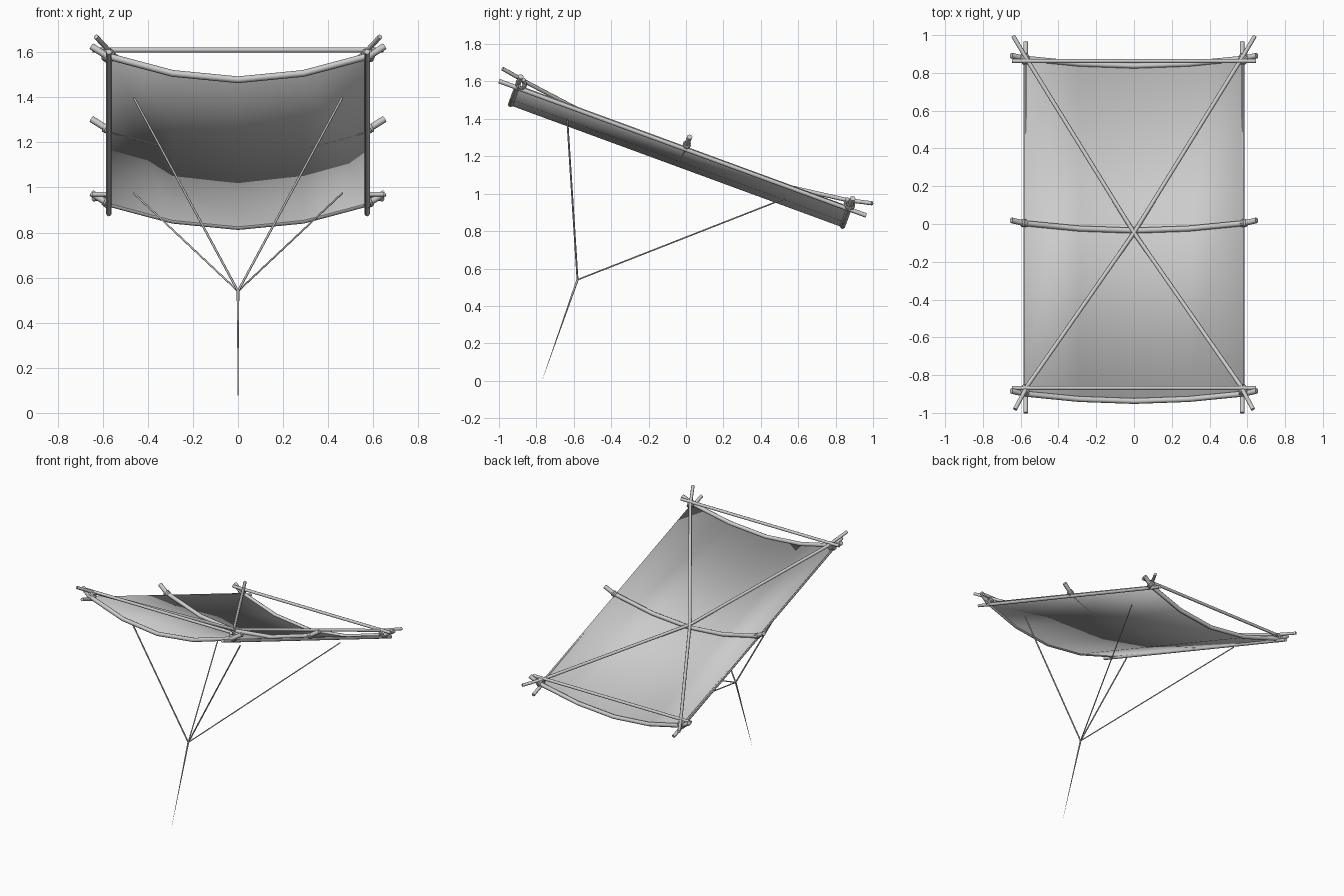
import bpy, bmesh
from mathutils import Vector

cube = bpy.data.objects.get("Cube")
if cube:
    bpy.data.objects.remove(cube)

# Single plain grey material
grey = bpy.data.materials.new("light grey")
grey.use_nodes = True
colour = (0.6, 0.6, 0.6, 1)
grey.diffuse_color = colour
grey.node_tree.nodes["Principled BSDF"].inputs["Base Color"].default_value = colour


def tilt(x, y, n=0.0):
    """Point on the tilted sail plane, raised n along its normal."""
    return Vector((x, y + 0.345 * n, 1.25 - 0.367 * y + 0.939 * n))


def add_object(name, mesh):
    obj = bpy.data.objects.new(name, mesh)
    bpy.context.collection.objects.link(obj)
    if not mesh.materials:
        mesh.materials.append(grey)
    bpy.ops.object.select_all(action='DESELECT')
    bpy.context.view_layer.objects.active = obj
    obj.select_set(True)
    bpy.ops.object.shade_smooth_by_angle(angle=0.8)
    return obj


def rod(name, points, radius, tip=1.0, closed=False):
    """Round rod along points; tip scales the radius at the last point."""
    curve = bpy.data.curves.new(name, 'CURVE')
    curve.dimensions = '3D'
    curve.bevel_depth = radius
    curve.bevel_resolution = 2
    curve.use_fill_caps = True
    spline = curve.splines.new('POLY')
    spline.points.add(len(points) - 1)
    for p, co in zip(spline.points, points):
        p.co = (*co, 1)
    spline.points[-1].radius = tip
    spline.use_cyclic_u = closed
    helper = bpy.data.objects.new(name + " path", curve)
    bpy.context.collection.objects.link(helper)
    bpy.context.view_layer.update()
    mesh = bpy.data.meshes.new_from_object(
        helper.evaluated_get(bpy.context.evaluated_depsgraph_get()))
    bpy.data.objects.remove(helper)
    return add_object(name, mesh)


def lashing(name, centre, axis, radius):
    """Three turns of cord round a joint."""
    axis = Vector(axis).normalized()
    side = axis.orthogonal().normalized()
    up = axis.cross(side)
    corners = [(1, 0), (.7, .7), (0, 1), (-.7, .7), (-1, 0), (-.7, -.7), (0, -1), (.7, -.7)]
    for turn in (-1, 0, 1):
        mid = centre + axis * turn * 0.009
        rod(name, [mid + (side * a + up * b) * radius for a, b in corners], 0.006, closed=True)


# Sagging sail sheet
profile = [(-0.583, 0), (-0.29, -0.083), (0, -0.113), (0.29, -0.083), (0.583, 0)]
bm = bmesh.new()
rows = [[bm.verts.new(tilt(x, y, n)) for x, n in profile] for y in (-0.9, 0.875)]
for i in range(len(profile) - 1):
    bm.faces.new((rows[0][i], rows[0][i + 1], rows[1][i + 1], rows[1][i]))
mesh = bpy.data.meshes.new("sail")
bm.to_mesh(mesh)
bm.free()
sail = add_object("sail", mesh)
solid = sail.modifiers.new("thickness", 'SOLIDIFY')
solid.thickness = 0.004
solid.offset = 0

# Bent cross spars with upturned ends
for name, y, lift in (("front_spar", -0.9, 0.004), ("middle_spar", 0, 0.012), ("rear_spar", 0.875, 0.004)):
    ends = [(-0.65, 0.045)], [(0.65, 0.045)]
    path = ends[0] + profile + ends[1]
    rod(name, [tilt(x, y, n + lift) for x, n in path], 0.015)

# Straight bow rods across the two ends
for name, y, z in (("front_bow_rod", -0.868, 1.61), ("rear_bow_rod", 0.863, 0.97)):
    rod(name, [(-0.645, y, z), (0.645, y, z)], 0.011)

for s, label in ((-1, "right"), (1, "left")):
    # Side poles along the sail edges
    rod(label + "_side_pole", [tilt(s * 0.573, -0.995, -0.014), tilt(s * 0.573, 0.968, -0.012)], 0.012)
    # Diagonal braces crossing at the middle
    rod(label + "_diagonal", [tilt(s * 0.63, -1.0, 0.055), tilt(s * 0.56, -0.86, 0.03),
                              tilt(0, -0.015, -0.09),
                              tilt(-s * 0.56, 0.85, 0.03), tilt(-s * 0.64, 0.975, 0.06)], 0.011)
    # Cord lashings at the joints
    for end, y in (("front", -0.885), ("rear", 0.87)):
        joint = tilt(s * 0.577, y, 0.012)
        lashing(f"{label}_{end}_lashing", joint, (s, 1 if y < 0 else -1, 0), 0.027)
        lashing(f"{label}_{end}_cross_lashing", joint, (s, 0, 0.4), 0.025)
    lashing(label + "_middle_lashing", tilt(s * 0.583, 0, 0.012), (s, 0, 0.5), 0.016)
    # Bridle lines down to the knot
    knot = (0, -0.58, 0.54)
    rod(label + "_front_bridle", [knot, (s * 0.463, -0.635, 1.40)], 0.005)
    rod(label + "_rear_bridle", [knot, (s * 0.463, 0.53, 0.975)], 0.004)

# Tapering tether
rod("tether", [knot, (0, -0.77, 0)], 0.006, tip=0.05)
